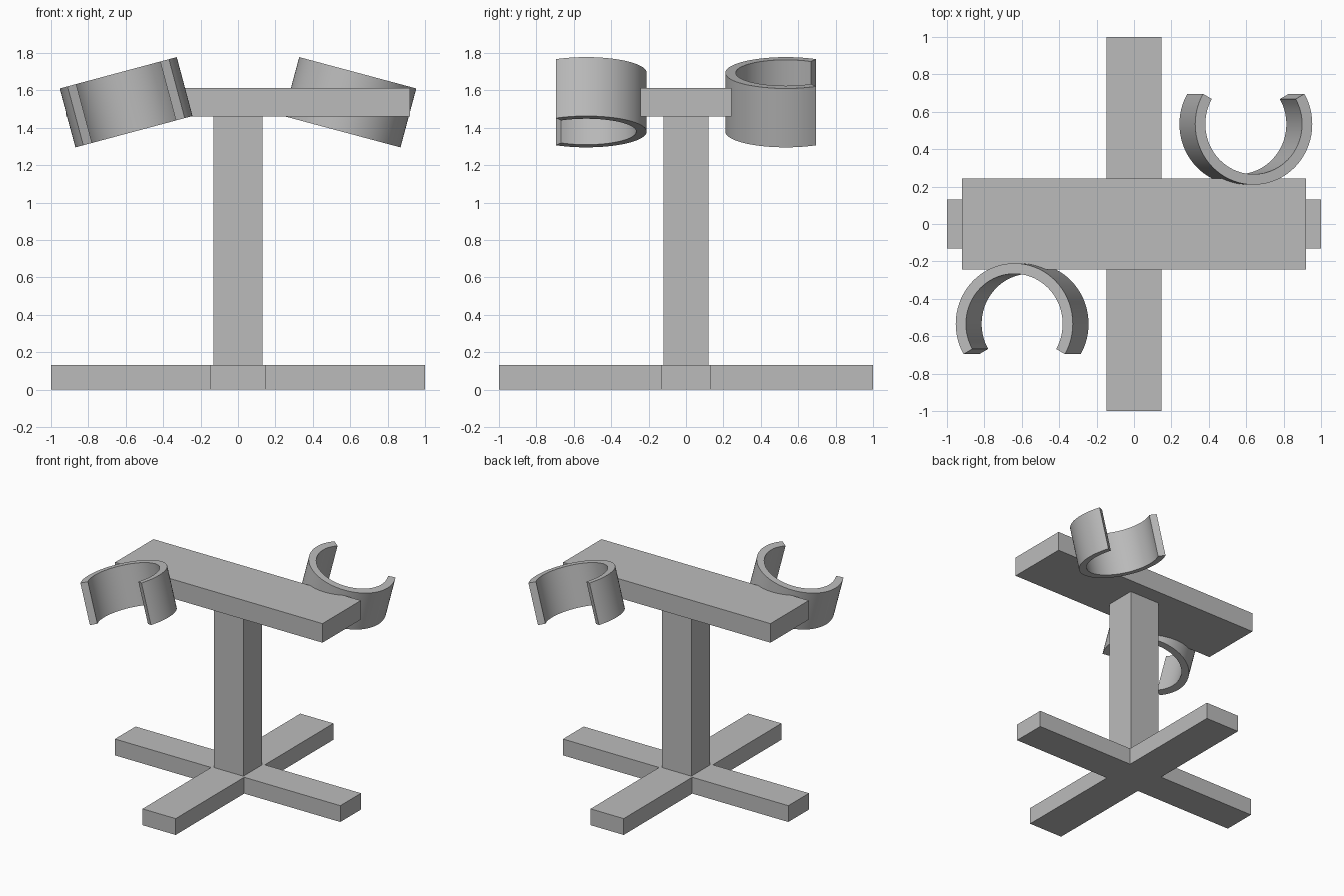
import bpy, bmesh
from math import radians, cos, sin, pi
from mathutils import Matrix

cube = bpy.data.objects.get("Cube")
if cube:
    bpy.data.objects.remove(cube, do_unlink=True)

grey = bpy.data.materials.new("plain grey")
grey.use_nodes = True
grey.diffuse_color = (0.5, 0.5, 0.5, 1)
grey.node_tree.nodes["Principled BSDF"].inputs["Base Color"].default_value = (0.5, 0.5, 0.5, 1)


def prism(name, outline, z0, z1):
    """Extrude a flat outline from z0 up to z1."""
    bm = bmesh.new()
    face = bm.faces.new([bm.verts.new((x, y, z0)) for x, y in outline])
    top = bmesh.ops.extrude_face_region(bm, geom=[face])["geom"]
    verts = [v for v in top if isinstance(v, bmesh.types.BMVert)]
    bmesh.ops.translate(bm, verts=verts, vec=(0, 0, z1 - z0))
    bmesh.ops.recalc_face_normals(bm, faces=bm.faces)
    mesh = bpy.data.meshes.new(name)
    bm.to_mesh(mesh)
    bm.free()
    mesh.materials.append(grey)
    obj = bpy.data.objects.new(name, mesh)
    bpy.context.collection.objects.link(obj)
    return obj


def rectangle(a, b):
    return [(-a, -b), (a, -b), (a, b), (-a, b)]


# Cross-shaped foot
w, d = 0.147, 0.131
quarter = [(1, -d), (1, d), (w, d)]
half = quarter + [(w, 1), (-w, 1), (-w, d)]
prism("cross_foot", half + [(-x, -y) for x, y in half], 0, 0.131)

# Post and top bar
prism("post", rectangle(0.131, 0.12), 0.131, 1.46)
prism("top_bar", rectangle(0.92, 0.243), 1.46, 1.613)


# Open clip rings, one on each side of the bar, tilted the same way
def clip_outline(outer, inner, steps=48):
    angles = [radians(-30 + 240 * i / steps) for i in range(steps + 1)]
    return ([(outer * cos(a), outer * sin(a)) for a in angles]
            + [(inner * cos(a), inner * sin(a)) for a in reversed(angles)])


for name, turn in (("front_clip", 0), ("back_clip", pi)):
    clip = prism(name, clip_outline(0.324, 0.268), -0.163, 0.163)
    clip.data.transform(Matrix.Rotation(turn, 4, "Z")
                        @ Matrix.Translation((-0.598, -0.534, 1.537))
                        @ Matrix.Rotation(radians(-15), 4, "Y"))
    bpy.ops.object.select_all(action="DESELECT")
    clip.select_set(True)
    bpy.context.view_layer.objects.active = clip
    bpy.ops.object.shade_smooth_by_angle(angle=radians(30))
